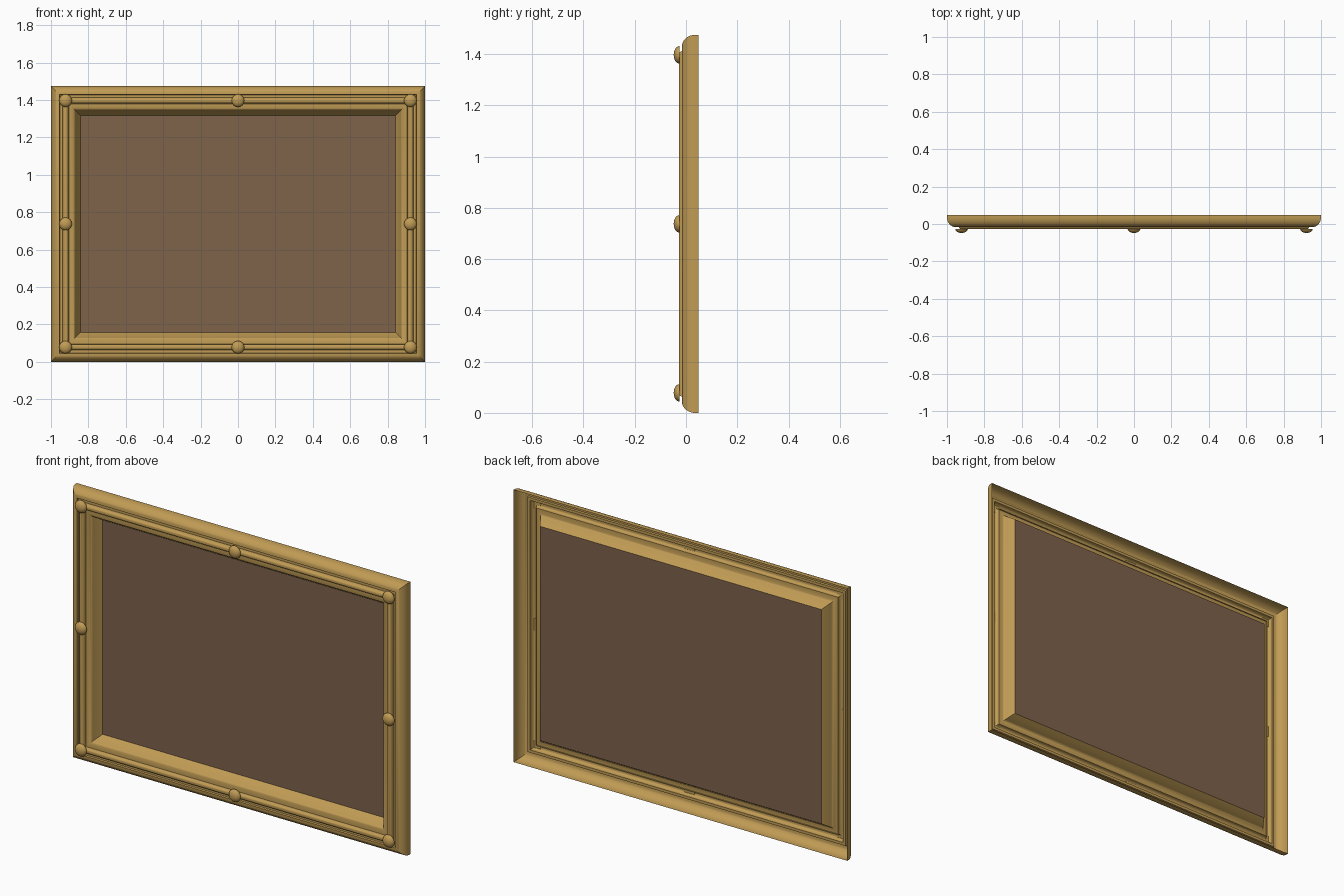
import bpy
import bmesh
from math import sin, cos, pi, radians

cube = bpy.data.objects.get("Cube")
if cube:
    bpy.data.objects.remove(cube)

HALF_W, HEIGHT = 1.0, 1.475
BACK, PANEL_Y = 0.048, 0.045
PANEL_INSET, STUD_INSET, STUD_R = 0.157, 0.078, 0.034


def material(name, color):
    mat = bpy.data.materials.new(name)
    mat.use_nodes = True
    mat.diffuse_color = color
    mat.node_tree.nodes["Principled BSDF"].inputs["Base Color"].default_value = color
    return mat


def finish(bm, name, mat):
    mesh = bpy.data.meshes.new(name)
    bm.to_mesh(mesh)
    bm.free()
    obj = bpy.data.objects.new(name, mesh)
    bpy.context.collection.objects.link(obj)
    mesh.materials.append(mat)
    bpy.ops.object.select_all(action='DESELECT')
    obj.select_set(True)
    bpy.context.view_layer.objects.active = obj
    bpy.ops.object.shade_smooth_by_angle(angle=radians(35))
    return obj


def arc(cx, cy, rx, ry, a0, a1, steps):
    angles = [a0 + (a1 - a0) * i / steps for i in range(steps + 1)]
    return [(cx + rx * cos(a), cy + ry * sin(a)) for a in angles]


def rectangle(inset, y):
    x, low, high = HALF_W - inset, inset, HEIGHT - inset
    return [(-x, y, low), (x, y, low), (x, y, high), (-x, y, high)]


gold = material("gilded_wood", (0.53, 0.33, 0.09, 1))
brown = material("brown_panel", (0.21, 0.125, 0.07, 1))

# Moulding section as (inset from the outer edge, y), open at the back
profile = [(0, BACK)]
profile += arc(0.045, 0.036, 0.045, 0.052, pi, 1.5 * pi, 10)
profile += [(0.047, -0.006), (0.062, -0.006)]
profile += arc(0.078, -0.012, 0.015, 0.016, pi, 2 * pi, 10)
profile += [(0.094, -0.008)]
profile += arc(0.096, 0.002, 0.033, 0.014, 1.5 * pi, 2 * pi, 6)
profile += [(PANEL_INSET, PANEL_Y)]

# Mitred frame swept round the rectangle
bm = bmesh.new()
loops = [[bm.verts.new(p) for p in rectangle(d, y)] for d, y in profile]
for outer, inner in zip(loops, loops[1:]):
    for i in range(4):
        j = (i + 1) % 4
        bm.faces.new((outer[i], outer[j], inner[j], inner[i]))
finish(bm, "frame_moulding", gold)

# Flat picture panel closing the opening
bm = bmesh.new()
bm.faces.new([bm.verts.new(p) for p in rectangle(PANEL_INSET, PANEL_Y)])
finish(bm, "picture_panel", brown)


def stud(name, x, z):
    bm = bmesh.new()
    bmesh.ops.create_uvsphere(bm, u_segments=24, v_segments=16, radius=1)
    cut = bmesh.ops.bisect_plane(bm, geom=bm.verts[:] + bm.edges[:] + bm.faces[:],
                                 plane_co=(0, 0.02, 0), plane_no=(0, 1, 0),
                                 clear_outer=True)
    rim = [e for e in cut["geom_cut"] if isinstance(e, bmesh.types.BMEdge)]
    bmesh.ops.holes_fill(bm, edges=rim)
    bmesh.ops.scale(bm, vec=(STUD_R, 0.022, STUD_R), verts=bm.verts)
    obj = finish(bm, name, gold)
    obj.location = (x, -0.026, z)


# Domed studs at the corners and the middle of each side
columns = {"right": STUD_INSET - HALF_W, "centre": 0, "left": HALF_W - STUD_INSET}
rows = {"bottom": STUD_INSET, "middle": HEIGHT / 2, "top": HEIGHT - STUD_INSET}
for row, z in rows.items():
    for column, x in columns.items():
        if (row, column) != ("middle", "centre"):
            stud(f"stud_{row}_{column}", x, z)
